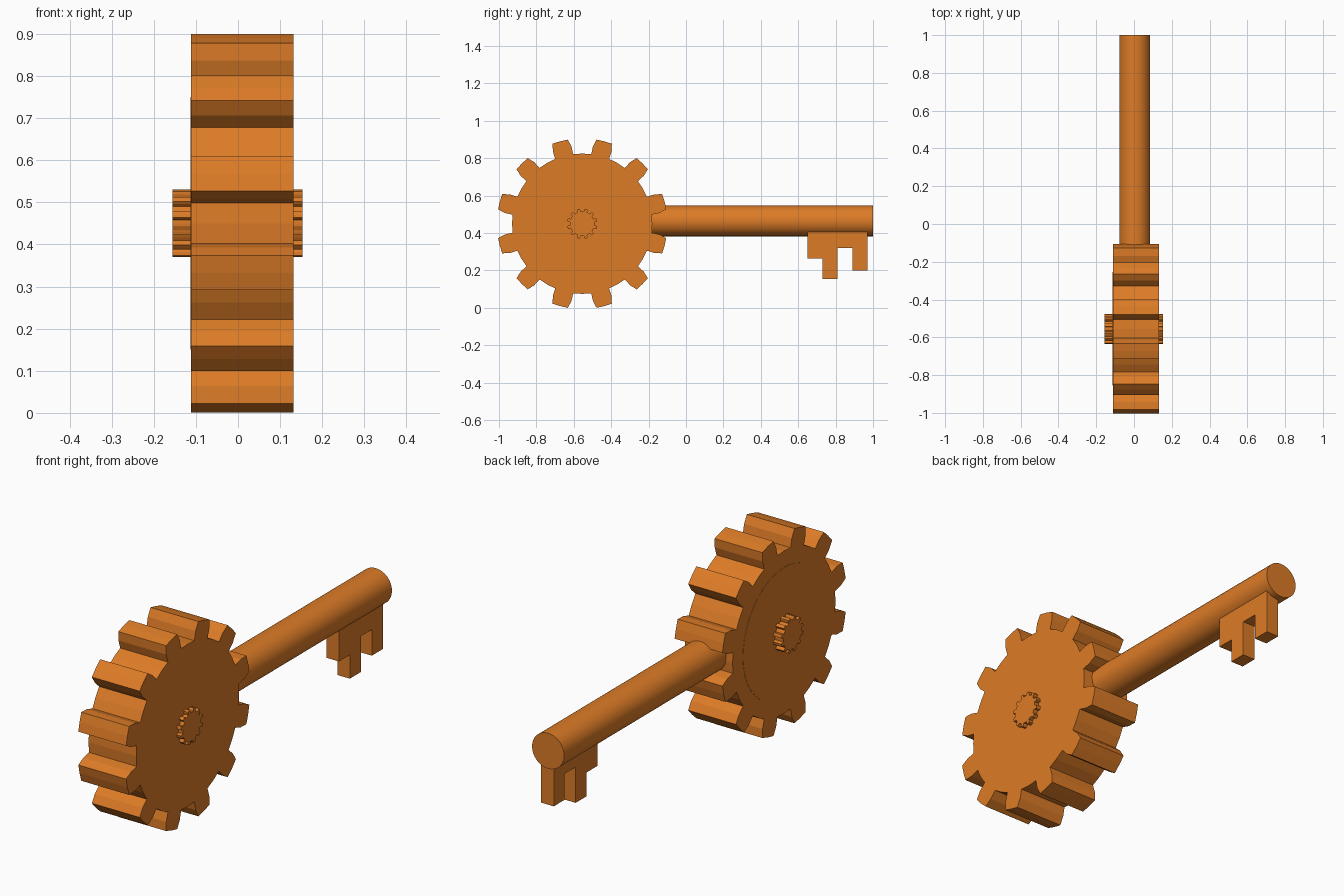
import bpy
import bmesh
from math import sin, cos, radians, tau
from mathutils import Matrix

cube = bpy.data.objects.get("Cube")
if cube:
    bpy.data.objects.remove(cube, do_unlink=True)

orange = bpy.data.materials.new("orange")
orange.use_nodes = True
color = (0.72, 0.20, 0.02, 1)
orange.diffuse_color = color
orange.node_tree.nodes["Principled BSDF"].inputs["Base Color"].default_value = color

GEAR_Y, GEAR_Z = -0.555, 0.45


def finish(name, bm):
    bmesh.ops.recalc_face_normals(bm, faces=bm.faces)
    mesh = bpy.data.meshes.new(name)
    bm.to_mesh(mesh)
    bm.free()
    mesh.materials.append(orange)
    obj = bpy.data.objects.new(name, mesh)
    bpy.context.collection.objects.link(obj)
    return obj


def plate(name, outline, x0, x1):
    """Extrude a (y, z) outline along x."""
    bm = bmesh.new()
    face = bm.faces.new([bm.verts.new((x0, y, z)) for y, z in outline])
    out = bmesh.ops.extrude_face_region(bm, geom=[face])
    verts = [v for v in out["geom"] if isinstance(v, bmesh.types.BMVert)]
    bmesh.ops.translate(bm, verts=verts, vec=(x1 - x0, 0, 0))
    return finish(name, bm)


def gear_outline(root, middle, tip, teeth=12):
    """Teeth with curved flanks, one gap facing each axis."""
    half_tooth = [(root, -7.6), (middle, -7.1), (tip, -5.3)]
    tooth = half_tooth + [(tip, 0)] + [(r, -a) for r, a in reversed(half_tooth)] + [(root, 15)]
    points = []
    for i in range(teeth):
        for r, a in tooth:
            angle = (i + 0.5) * tau / teeth + radians(a)
            points.append((GEAR_Y + r * cos(angle), GEAR_Z + r * sin(angle)))
    return points


# Large gear forming the key's bow, with the small hub gear through it
plate("gear_bow", gear_outline(0.375, 0.417, 0.456), -0.112, 0.132)
plate("hub_gear", gear_outline(0.066, 0.074, 0.081), -0.155, 0.153)

# Almost flush disc on one side of the gear
disc = [(GEAR_Y + 0.3 * cos(i * tau / 48), GEAR_Z + 0.3 * sin(i * tau / 48)) for i in range(48)]
plate("side_disc", disc, -0.113, -0.1)

# Round shaft
bm = bmesh.new()
bmesh.ops.create_cone(bm, cap_ends=True, segments=32, radius1=0.082, radius2=0.082, depth=1.3,
                      matrix=Matrix.Translation((0.004, 0.35, 0.465)) @ Matrix.Rotation(tau / 4, 4, "X"))
shaft = finish("shaft", bm)
for poly in shaft.data.polygons:
    poly.use_smooth = len(poly.vertices) == 4
shaft.data.set_sharp_from_angle(angle=radians(30))

# Notched bit below the shaft end
bit = [(0.65, 0.41), (0.65, 0.265), (0.73, 0.265), (0.73, 0.155), (0.81, 0.155),
       (0.81, 0.32), (0.89, 0.32), (0.89, 0.2), (0.97, 0.2), (0.97, 0.41)]
plate("key_bit", bit, -0.004, 0.06)
